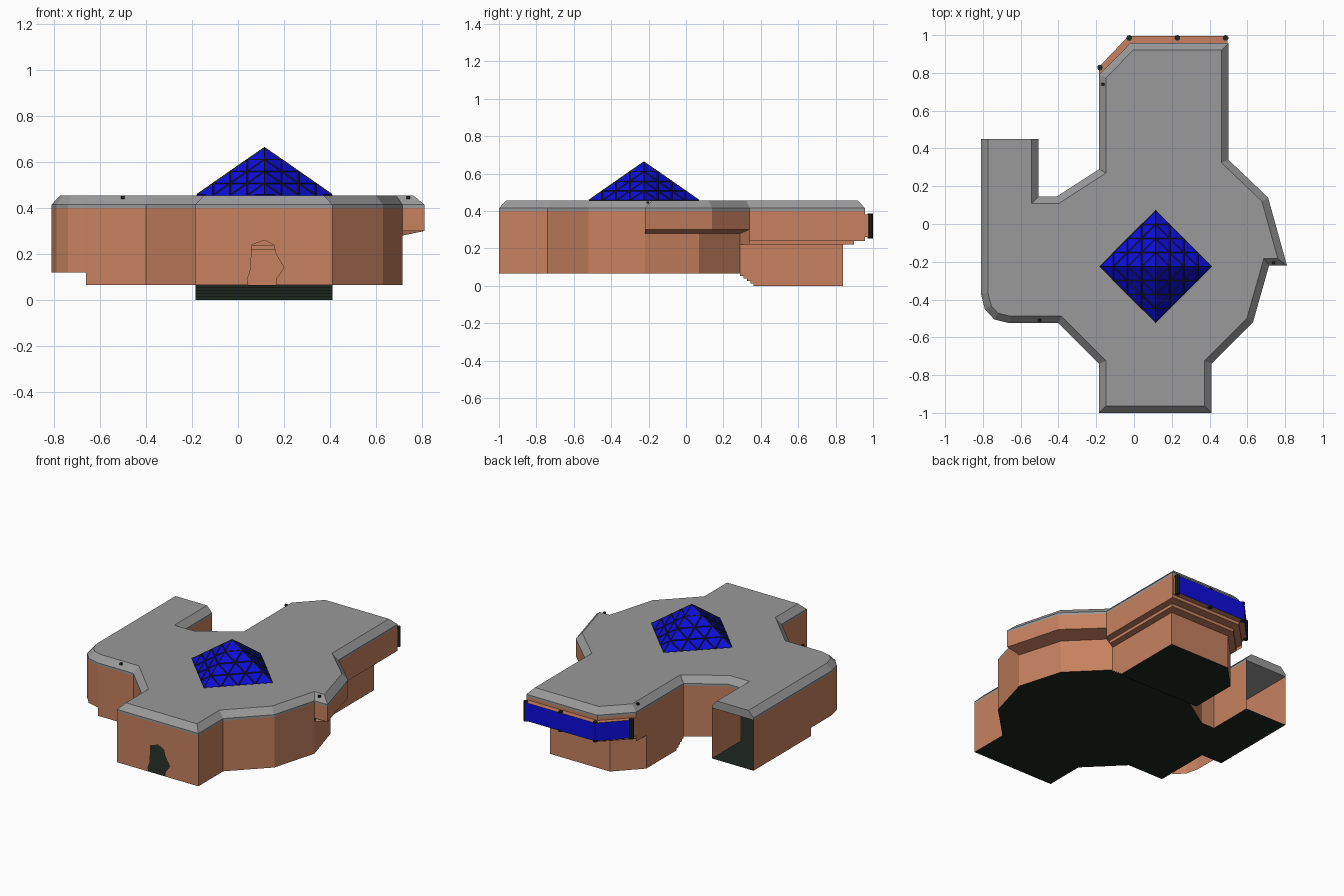
import bpy, bmesh, math
from mathutils import Vector

if "Cube" in bpy.data.objects:
    bpy.data.objects.remove(bpy.data.objects["Cube"])


def material(name, rgb):
    m = bpy.data.materials.new(name)
    m.diffuse_color = (*rgb, 1)
    m.use_nodes = True
    m.node_tree.nodes["Principled BSDF"].inputs["Base Color"].default_value = m.diffuse_color
    return m


BRICK = material("terracotta", (0.57, 0.22, 0.115))
GREY = material("roof grey", (0.32, 0.32, 0.32))
BLUE = material("glass blue", (0.004, 0.004, 0.72))
DARK = material("dark green black", (0.013, 0.02, 0.014))


def build(name, polys, mat):
    """Object from a list of 3D polygons, welded together."""
    bm = bmesh.new()
    for p in polys:
        bm.faces.new([bm.verts.new(v) for v in p])
    bmesh.ops.remove_doubles(bm, verts=bm.verts, dist=1e-4)
    me = bpy.data.meshes.new(name)
    bm.to_mesh(me)
    bm.free()
    me.materials.append(mat)
    ob = bpy.data.objects.new(name, me)
    bpy.context.collection.objects.link(ob)
    return ob


def at(pts, z):
    return [(x, y, z) for x, y in pts]


def loft(a, b, closed=False):
    n = len(a)
    return [[a[i], a[(i + 1) % n], b[(i + 1) % n], b[i]] for i in range(n if closed else n - 1)]


def wall(pts, z0, z1):
    return loft(at(pts, z0), at(pts, z1))


def inset(pts, d):
    """Mitred inward offset of a counter-clockwise outline."""
    out = []
    for i, p in enumerate(pts):
        p = Vector(p)
        e0 = (p - Vector(pts[i - 1])).normalized()
        e1 = (Vector(pts[(i + 1) % len(pts)]) - p).normalized()
        n0, n1 = Vector((-e0.y, e0.x)), Vector((-e1.y, e1.x))
        out.append(tuple(p + (n0 + n1) * d / (1 + n0.dot(n1))))
    return out


def box(name, c, s, mat):
    bm = bmesh.new()
    bmesh.ops.create_cube(bm, size=1)
    for v in bm.verts:
        v.co = Vector((v.co.x * s[0] + c[0], v.co.y * s[1] + c[1], v.co.z * s[2] + c[2]))
    me = bpy.data.meshes.new(name)
    bm.to_mesh(me)
    bm.free()
    me.materials.append(mat)
    bpy.context.collection.objects.link(bpy.data.objects.new(name, me))


# Plan outlines, counter-clockwise
F, EAVE, TOP = 0.065, 0.40, 0.455
corner = [(-0.81, -0.15), (-0.81, -0.37), (-0.79, -0.45), (-0.74, -0.505), (-0.66, -0.525)]
front_left = [(-0.66, -0.525), (-0.40, -0.525), (-0.185, -0.74), (-0.185, -1)]
front_right = [(0.41, -1), (0.41, -0.74), (0.63, -0.52), (0.715, -0.22)]
jut = [(0.715, -0.22), (0.81, -0.22), (0.71, 0.14), (0.50, 0.34)]
jut_low = [(0.715, -0.22), (0.63, 0.07), (0.41, 0.29)]
rear = [(0.50, 0.34), (0.50, 0.957), (-0.02, 0.957), (-0.185, 0.79)]
rear_low = [(0.41, 0.29), (0.41, 0.84), (-0.03, 0.84), (-0.185, 0.68)]
rear_mid = [((a[0] + b[0]) / 2, (a[1] + b[1]) / 2) for a, b in zip(rear, rear_low)]
wing_inner = [(-0.185, 0.29), (-0.41, 0.145), (-0.505, 0.145), (-0.505, 0.45)]

# Roof slab with sloped rim, flush at the open wing end
outer = [(-0.81, 0.45)] + corner[1:] + front_left[1:] + front_right + jut[1:] + rear[1:] + wing_inner
inner = [(x, 0.45) if abs(o[1] - 0.45) < 1e-6 else (x, y)
         for (x, y), o in zip(inset(outer, 0.037), outer)]
lip = at(outer, 0.415)
build("roof", loft(at(outer, EAVE), lip, True) + loft(lip, at(inner, TOP), True)
      + [at(inner, TOP), at(outer, EAVE)[::-1]], GREY)

# Front wall with ragged doorway
door = [(0.165, F), (0.165, 0.09), (0.20, 0.14), (0.165, 0.20), (0.155, 0.24), (0.115, 0.26),
        (0.06, 0.24), (0.055, 0.13), (0.04, 0.09), (0.045, F)]
front = [(-0.185, EAVE), (-0.185, F)] + door[::-1] + [(0.41, F), (0.41, EAVE)]
build("front_wall", [[(x, -1, z) for x, z in front]], BRICK)

# Outer walls
walls = (wall([(-0.81, 0.45), (-0.81, -0.15)], F, EAVE) + wall(corner, 0.12, EAVE)
         + wall(front_left, F, EAVE) + wall(front_right, F, EAVE) + wall(jut_low, F, 0.28)
         + wall(jut, 0.30, EAVE) + wall(rear, 0.24, EAVE) + wall(rear_low, 0, 0.22)
         + wall([(-0.185, 0.79), (-0.185, 0.68)], 0.22, EAVE)
         + wall([(-0.185, 0.68), (-0.185, 0.38)], 0, EAVE) + wall(wing_inner, F, EAVE))

# Steps between the main floor and the lower rear floor
floors, N = [], 5
d = 0.09 / N
for i in range(N):
    y0, y1 = 0.29 + d * i, 0.29 + d * (i + 1)
    z0, z1 = F - F * i / N, F - F * (i + 1) / N
    walls += wall([(-0.185, y1), (-0.185, y0)], z1, EAVE)
    floors += wall([(-0.185, y0), (0.41, y0)], z1, z0)
    floors.append(at([(-0.185, y1), (0.41, y1), (0.41, y0), (-0.185, y0)], z1))
# replace the right rear wall by one that follows the steps
walls = [w for w in walls if not (len({v[0] for v in w}) == 1 and w[0][0] == 0.41 and w[0][1] == 0.29)]
for i in range(N):
    walls += wall([(0.41, 0.29 + d * i), (0.41, 0.29 + d * (i + 1))], F - F * (i + 1) / N, 0.22)
walls += wall([(0.41, 0.38), (0.41, 0.84)], 0, 0.22)
build("walls", walls, BRICK)

# Undersides of the overhangs
build("overhang_ledges", loft(at(rear_mid, 0.24), at(rear, 0.24)) + loft(at(rear_mid, 0.22), at(rear_mid, 0.24))
      + loft(at(rear_low, 0.22), at(rear_mid, 0.22)) + loft(at(jut_low, 0.28), at(jut[1:], 0.30))
      + wall([(0.41, 0.29), (0.50, 0.34)], 0.22, 0.30), BRICK)

# Floors (the rounded corner is open underneath)
main = ([(-0.81, 0.45), (-0.81, -0.15), (-0.66, -0.15)] + front_left + front_right
        + jut_low[1:] + wing_inner)
low = [(-0.185, 0.38), (0.41, 0.38)] + rear_low[1:]
build("floors", floors + [at(main, F), at(low, 0)], DARK)

# Rear window band
g_out = [(0.495, 0.995), (-0.03, 0.995), (-0.185, 0.832)]
g_in = [(0.495, 0.955), (-0.02, 0.955), (-0.185, 0.79)]
build("rear_window", wall(g_out, 0.26, 0.38), BLUE)
build("window_frame", loft(at(g_out, 0.38), at(g_in, 0.38)) + loft(at(g_in, 0.26), at(g_out, 0.26))
      + wall([g_in[0], g_out[0]], 0.26, 0.38) + wall([g_out[2], g_in[2]], 0.26, 0.38), BRICK)
for x, y in ((-0.18, 0.828), (-0.025, 0.985), (0.23, 0.985), (0.485, 0.985)):
    end = x in (-0.18, 0.485)
    for z, h in ([(0.32, 0.13)] if end else [(0.38, 0.012), (0.26, 0.012)]):
        bpy.ops.mesh.primitive_cylinder_add(vertices=10, radius=0.015, depth=h, location=(x, y, z))
        post = bpy.context.object
        post.name = "window_post"
        post.data.materials.append(DARK)

# Glass pyramid, each side a triangular lattice
C, R, H, D = Vector((0.115, -0.225, TOP)), 0.297, 0.207, 4
apex = C + Vector((0, 0, H))
panes = []
for k in range(4):
    a, b = [C + R * Vector((math.cos(t), math.sin(t), 0)) for t in (k * math.pi / 2, (k + 1) * math.pi / 2)]

    def node(i, j):
        return apex + (a - apex) * (i - j) / D + (b - apex) * j / D
    for i in range(D):
        for j in range(i + 1):
            panes.append([node(i, j), node(i + 1, j), node(i + 1, j + 1)])
            if j < i:
                panes.append([node(i, j), node(i + 1, j + 1), node(i, j + 1)])
build("pyramid_glass", panes, BLUE)
bars = build("pyramid_bars", panes, DARK)
mod = bars.modifiers.new("bars", "WIREFRAME")
mod.thickness = 0.007
mod.offset = 0

# Small roof-edge lamps
for x, y in ((-0.50, -0.51), (0.74, -0.205), (-0.165, 0.74)):
    box("edge_lamp", (x, y, 0.446), (0.015, 0.012, 0.012), DARK)
